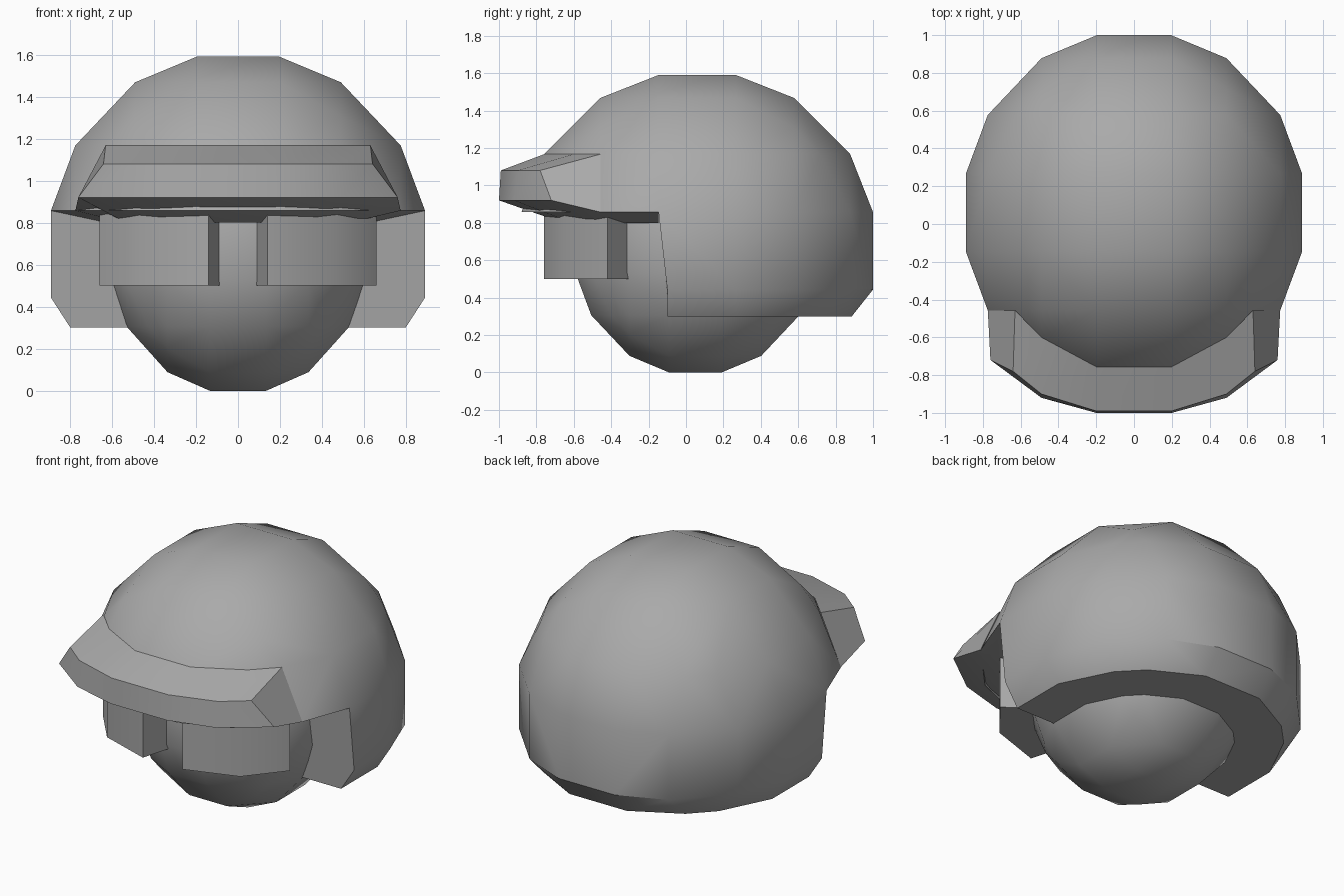
import bpy, bmesh, math
from itertools import permutations, product
from mathutils import Vector

if "Cube" in bpy.data.objects:
    bpy.data.objects.remove(bpy.data.objects["Cube"])

grey = bpy.data.materials.new("mid_grey")
grey.use_nodes = True
grey.diffuse_color = (0.4, 0.4, 0.4, 1)
grey.node_tree.nodes["Principled BSDF"].inputs["Base Color"].default_value = grey.diffuse_color


def finish(name, bm, angle=35):
    bmesh.ops.recalc_face_normals(bm, faces=bm.faces)
    mesh = bpy.data.meshes.new(name)
    bm.to_mesh(mesh)
    bm.free()
    mesh.materials.append(grey)
    obj = bpy.data.objects.new(name, mesh)
    bpy.context.collection.objects.link(obj)
    bpy.ops.object.select_all(action='DESELECT')
    obj.select_set(True)
    bpy.context.view_layer.objects.active = obj
    bpy.ops.object.shade_smooth_by_angle(angle=math.radians(angle))
    return obj


def unit_ball():
    """Rounded-cube ball with a sixteen-sided outline along every axis."""
    bm = bmesh.new()
    points = set()
    for triple in ((.22, .22, 1), (.22, .55, .87), (.55, .55, .70)):
        for p in permutations(triple):
            for s in product((-1, 1), repeat=3):
                points.add(tuple(a * b for a, b in zip(p, s)))
    for p in sorted(points):
        bm.verts.new(p)
    bmesh.ops.convex_hull(bm, input=bm.verts)
    bmesh.ops.dissolve_limit(bm, angle_limit=math.radians(1), verts=bm.verts, edges=bm.edges)
    return bm


def place(bm, centre, radii):
    for v in bm.verts:
        v.co = Vector(c + r * k for c, r, k in zip(centre, radii, v.co))


def mirrored(half):
    """Extend a +x run of points with its mirror image."""
    return half + [(-x, y, z) for x, y, z in reversed(half)]


def strip(bm, a, b):
    """Join two equal rows of points with quads."""
    for i in range(len(a) - 1):
        bm.faces.new([bm.verts.new(p) for p in (a[i], a[i + 1], b[i + 1], b[i])])


# Head
bm = unit_ball()
place(bm, (0, .05, .68), (.61, .64, .68))
finish("head", bm)

# Helmet shell: ball with the face opening and the underside cut away
bm = unit_ball()
bmesh.ops.delete(bm, context='VERTS', geom=[
    v for v in bm.verts if v.co.z < -.6 or (v.co.z < 0 and v.co.y < -.3)])
bottom = [v for v in bm.verts if v.co.z < -.5]
front = [v for v in bm.verts if abs(v.co.x) > .8 and v.co.z < .3 and -.3 < v.co.y < -.1]
place(bm, (0, .06, .65), (.89, .94, .94))
for v in bottom:
    v.co.z = .30
    v.co.x *= 1.03
    v.co.y *= 1.01
for v in front:
    if v.co.z < .5:
        v.co.y = -.10
bottom.sort(key=lambda v: math.atan2(v.co.y - .3, v.co.x))
bm.faces.new(bottom)
front.sort(key=lambda v: math.atan2(v.co.z - .6, v.co.x))
bm.faces.new(front)
finish("helmet_shell", bm)

# Brim with its sloping underside
root = mirrored([(.63, -.457, 1.167), (.49, -.60, 1.167), (.196, -.758, 1.167)])
lip_top = mirrored([(.64, -.78, 1.08), (.49, -.90, 1.08), (.20, -.99, 1.08)])
lip_low = mirrored([(.76, -.72, .92), (.49, -.92, .92), (.20, -1.0, .92)])
side = (.774, -.457, .857)
rim = mirrored([(.89, -.147, .857), side] + lip_low[:3])
inner = [(x * .7, -.147 + (y + .147) * .6, .80) for x, y, z in rim]
bm = bmesh.new()
strip(bm, root, lip_top)
strip(bm, lip_top, lip_low)
strip(bm, rim, inner)
bm.faces.new([bm.verts.new(p) for p in inner])
for s in (1, -1):
    corners = (root[0], lip_top[0], lip_low[0], side)
    bm.faces.new([bm.verts.new((s * x, y, z)) for x, y, z in corners])
bmesh.ops.remove_doubles(bm, verts=bm.verts, dist=.001)
finish("brim", bm)

# Goggle lenses
plan = [(.14, -.76), (.47, -.65), (.66, -.42), (.50, -.30), (.05, -.45)]
for name, s in (("left_lens", 1), ("right_lens", -1)):
    bm = bmesh.new()
    face = bm.faces.new([bm.verts.new((s * x, y, .50)) for x, y in plan])
    top = bmesh.ops.extrude_face_region(bm, geom=[face])["geom"]
    bmesh.ops.translate(bm, vec=(0, 0, .34),
                        verts=[g for g in top if isinstance(g, bmesh.types.BMVert)])
    finish(name, bm)
